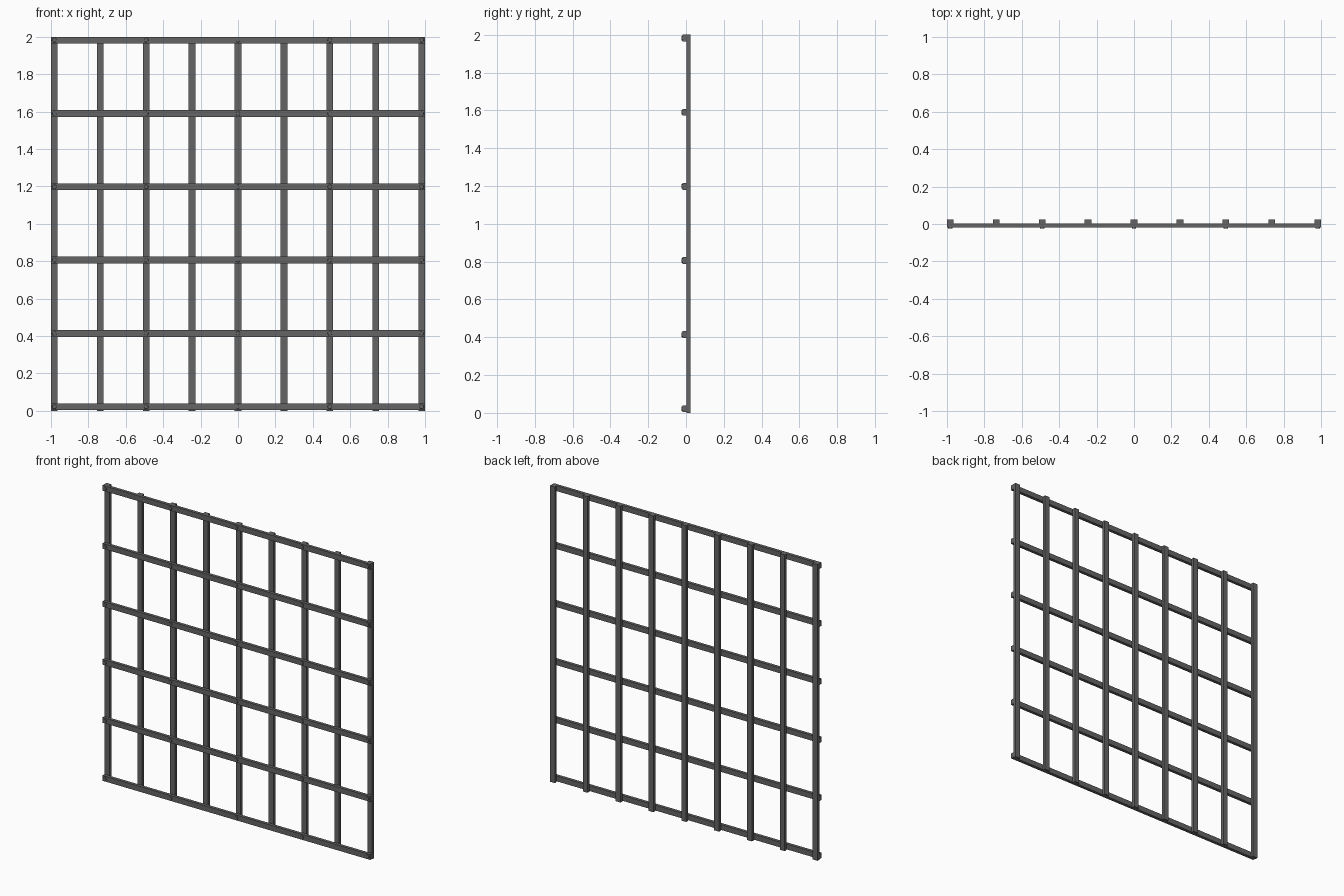
import bpy, bmesh, math
from mathutils import Matrix

if "Cube" in bpy.data.objects:
    bpy.data.objects.remove(bpy.data.objects["Cube"])

W = 0.036            # face width of every bar
DEPTH = 0.021        # depth of every bar
Y_RAIL = -0.0075     # front layer
Y_POST = 0.0135      # back layer

metal = bpy.data.materials.new("dark grey metal")
metal.diffuse_color = (0.13, 0.13, 0.13, 1)
metal.use_nodes = True
metal.node_tree.nodes["Principled BSDF"].inputs["Base Color"].default_value = metal.diffuse_color


def bar(name, loc, size):
    """Plain rectangular bar."""
    bpy.ops.mesh.primitive_cube_add(size=1, location=loc)
    ob = bpy.context.object
    ob.name = name
    ob.scale = size
    bpy.ops.object.transform_apply(location=False, rotation=False, scale=True)
    ob.data.materials.append(metal)


def bolt(name, x, z):
    """Low bolt head with a chamfered front edge."""
    y0 = Y_RAIL - DEPTH / 2
    bm = bmesh.new()
    bmesh.ops.create_cone(bm, cap_ends=True, segments=16, radius1=0.012,
                          radius2=0.012, depth=0.009)
    front = [e for e in bm.edges if all(v.co.z > 0 for v in e.verts)]
    bmesh.ops.bevel(bm, geom=front, offset=0.003, segments=2,
                    profile=0.5, affect='EDGES')
    bm.transform(Matrix.Rotation(math.radians(90), 4, 'X'))
    me = bpy.data.meshes.new(name)
    bm.to_mesh(me)
    bm.free()
    ob = bpy.data.objects.new(name, me)
    ob.location = (x, y0 - 0.0015, z)
    me.materials.append(metal)
    bpy.context.collection.objects.link(ob)


# vertical posts at the back
for i in range(9):
    bar(f"vertical_bar_{i}", (-0.982 + i * 0.2455, Y_POST, 1.0), (W, DEPTH, 2.0))

# horizontal rails in front, bolted to every second post
for j in range(6):
    z = 0.022 + j * 0.392
    bar(f"horizontal_bar_{j}", (0, Y_RAIL, z), (2.0, DEPTH, W))
    for i in range(5):
        bolt(f"bolt_{j}_{i}", -0.982 + i * 0.491, z)
